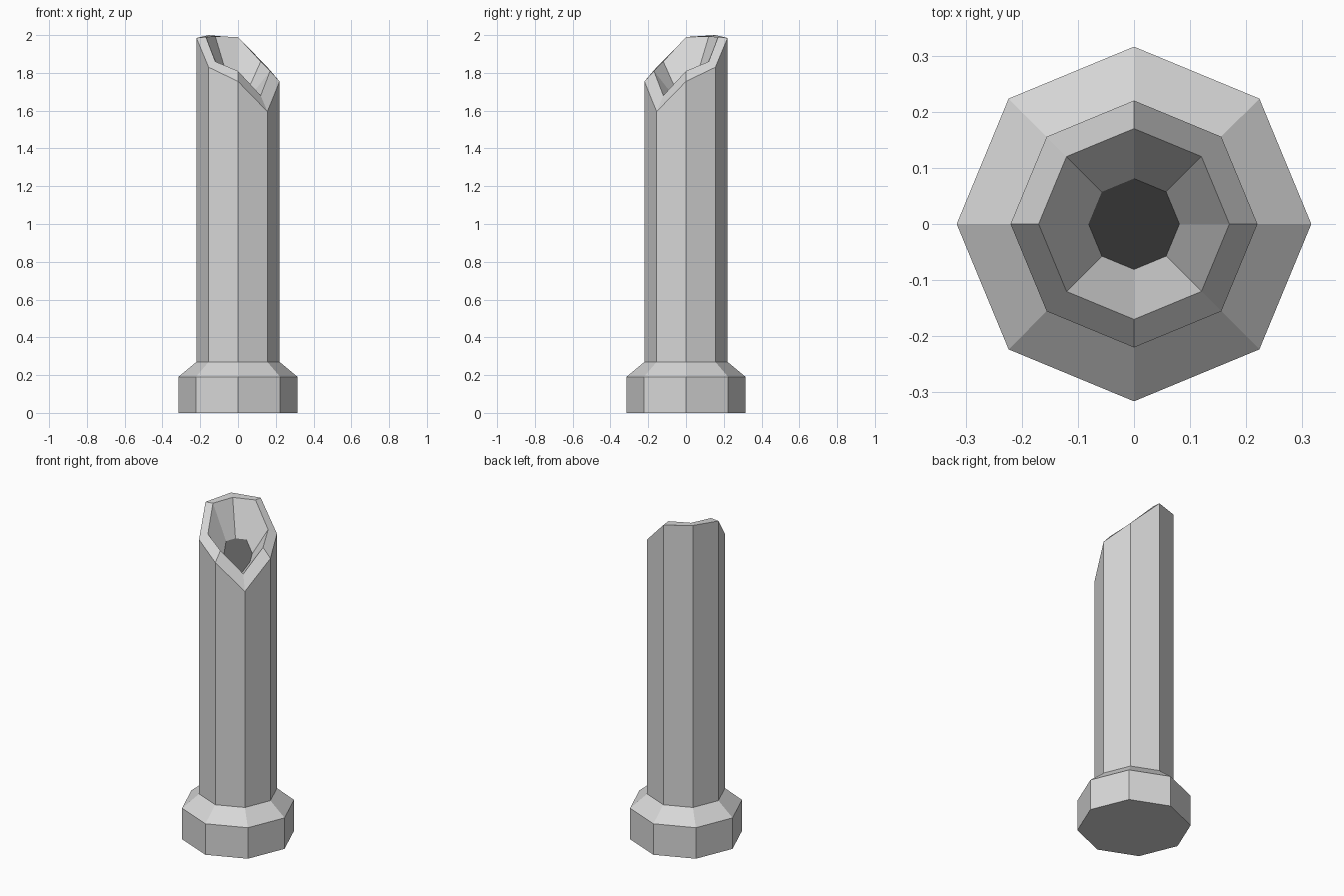
import bpy, bmesh, math

if "Cube" in bpy.data.objects:
    bpy.data.objects.remove(bpy.data.objects["Cube"])

def material(name, value):
    m = bpy.data.materials.new(name)
    m.diffuse_color = (value, value, value, 1)
    m.use_nodes = True
    m.node_tree.nodes["Principled BSDF"].inputs["Base Color"].default_value = m.diffuse_color
    return m

grey = material("light grey", 0.68)
dark = material("dark grey", 0.11)

N = 8
# Rim heights per corner, counter-clockwise from +x; low corner faces front right
outer_z = [1.755, 1.83, 1.985, 2.0, 1.985, 1.83, 1.755, 1.595]
inner_z = [1.81, 1.86, 1.99, 1.993, 1.99, 1.86, 1.81, 1.68]
# Hollow floor follows the slanted rim at a smaller scale
floor_z = [1.72 + 0.47 * (z - 1.86) for z in inner_z]

bm = bmesh.new()

def ring(radius, heights):
    return [bm.verts.new((radius * math.cos(math.tau * i / N),
                          radius * math.sin(math.tau * i / N), heights[i]))
            for i in range(N)]

# Foot, shaft, slanted rim and funnel as stacked octagon rings
rings = [ring(0.316, [0] * N), ring(0.316, [0.19] * N), ring(0.22, [0.27] * N),
         ring(0.22, outer_z), ring(0.17, inner_z), ring(0.081, floor_z)]
for a, b in zip(rings, rings[1:]):
    for i in range(N):
        j = (i + 1) % N
        bm.faces.new((a[i], a[j], b[j], b[i]))
bm.faces.new(rings[0][::-1])

# Dark floor of the hollow
bm.faces.new(rings[-1]).material_index = 1

mesh = bpy.data.meshes.new("cut_pipe")
bm.to_mesh(mesh)
bm.free()
mesh.materials.append(grey)
mesh.materials.append(dark)
bpy.context.collection.objects.link(bpy.data.objects.new("cut_pipe", mesh))
